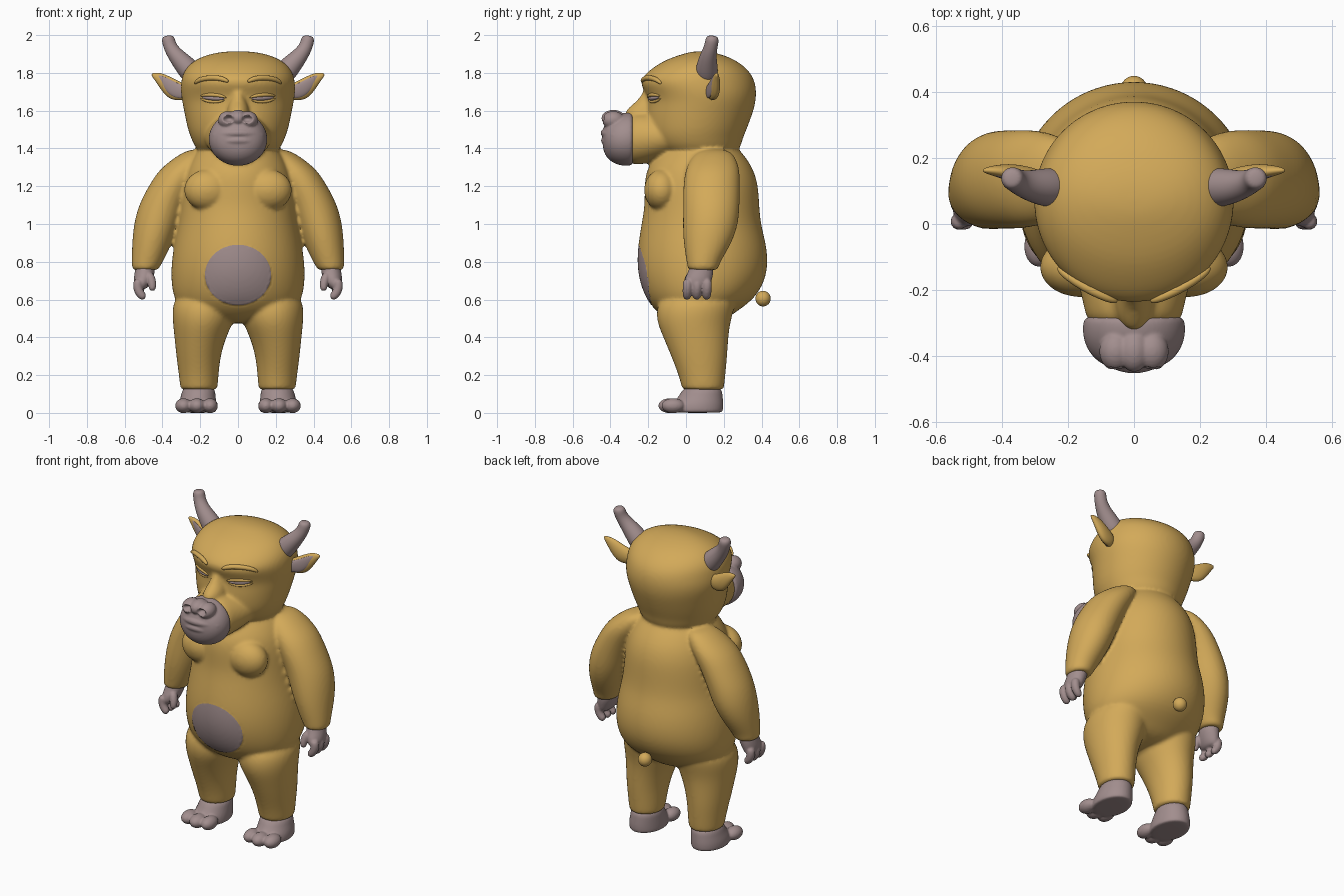
import bpy, bmesh, math
from mathutils import Vector, Matrix
from mathutils.bvhtree import BVHTree


def material(name, rgb):
    m = bpy.data.materials.new(name)
    m.diffuse_color = (*rgb, 1)
    return m


FUR = material("mustard_fur", (0.65, 0.40, 0.10))
SKIN = material("dusty_pink_skin", (0.36, 0.27, 0.27))


def skin(bm, rings):
    """Bridge rings of points and cap both ends."""
    vs = [[bm.verts.new(p) for p in r] for r in rings]
    n = len(vs[0])
    for a, b in zip(vs, vs[1:]):
        for i in range(n):
            bm.faces.new((a[i], a[(i + 1) % n], b[(i + 1) % n], b[i]))
    bm.faces.new(vs[0][::-1])
    bm.faces.new(vs[-1])


def loft(bm, axis, rows, n=20):
    """Elliptical sections (t, centre a, centre b, radius a, radius b) along an axis."""
    place = {'z': lambda t, a, b: (a, b, t), 'y': lambda t, a, b: (a, t, b),
             'x': lambda t, a, b: (t, a, b)}[axis]
    ang = [math.tau * i / n for i in range(n)]
    skin(bm, [[place(t, a + ra * math.cos(k), b + rb * math.sin(k)) for k in ang]
              for t, a, b, ra, rb in rows])


def tube(bm, pts, n=10):
    """Round tube through (x, y, z, radius) points."""
    co = [Vector(p[:3]) for p in pts]
    rings, q, old = [], None, None
    for i, p in enumerate(pts):
        t = (co[min(i + 1, len(co) - 1)] - co[max(i - 1, 0)]).normalized()
        q = t.to_track_quat('Z', 'Y') if q is None else old.rotation_difference(t) @ q
        old = t
        rings.append([co[i] + q @ Vector((p[3] * math.cos(math.tau * k / n),
                                          p[3] * math.sin(math.tau * k / n), 0)) for k in range(n)])
    skin(bm, rings)


def ball(bm, c, r):
    bmesh.ops.create_uvsphere(bm, u_segments=16, v_segments=10, radius=1,
                              matrix=Matrix.Translation(c) @ Matrix.Diagonal((*r, 1)))


def finish(name, bm, mat, voxel=0, smooth=0, mirror=False, level=2):
    """Round, fuse and mirror the collected pieces into one object."""
    bmesh.ops.recalc_face_normals(bm, faces=bm.faces)
    me = bpy.data.meshes.new(name)
    bm.to_mesh(me)
    bm.free()
    ob = bpy.data.objects.new(name, me)
    bpy.context.collection.objects.link(ob)
    ob.modifiers.new("round", 'SUBSURF').levels = level
    if voxel:
        m = ob.modifiers.new("fuse", 'REMESH')
        m.mode, m.voxel_size = 'VOXEL', voxel
    if smooth:
        m = ob.modifiers.new("soften", 'SMOOTH')
        m.factor, m.iterations = 0.5, smooth
    if mirror:
        m = ob.modifiers.new("mirror", 'MIRROR')
        m.use_mirror_merge = False
    bpy.context.view_layer.update()
    ev = ob.evaluated_get(bpy.context.evaluated_depsgraph_get())
    new = bpy.data.meshes.new_from_object(ev)
    ob.modifiers.clear()
    ob.data = new
    new.materials.clear()
    new.materials.append(mat)
    for p in new.polygons:
        p.use_smooth = True
        p.material_index = 0
    return ob


def span(rows):
    """Rows (z, half width, front y, back y) to centred sections."""
    return [(z, 0, (f + b) / 2, w, (b - f) / 2) for z, w, f, b in rows]


# Body: torso, head, muzzle base, nose bridge, arms and legs fused together
bm = bmesh.new()
loft(bm, 'z', span([(.47, .14, -.06, .18), (.53, .29, -.155, .26), (.60, .345, -.215, .365),
                    (.70, .36, -.253, .425), (.80, .357, -.265, .44), (.90, .342, -.257, .428),
                    (1.0, .32, -.24, .40), (1.1, .31, -.222, .392), (1.2, .30, -.225, .387),
                    (1.28, .28, -.215, .365), (1.34, .25, -.18, .33), (1.40, .21, -.13, .28),
                    (1.45, .15, -.08, .22)]))
loft(bm, 'z', span([(1.35, .17, -.08, .24), (1.40, .228, -.17, .292), (1.45, .25, -.20, .302),
                    (1.50, .27, -.215, .325), (1.60, .29, -.215, .362), (1.65, .30, -.205, .373),
                    (1.70, .308, -.222, .377), (1.75, .306, -.25, .37), (1.79, .298, -.225, .352),
                    (1.83, .276, -.175, .318), (1.87, .23, -.11, .262), (1.90, .155, -.02, .185),
                    (1.915, .06, .04, .11)]))
loft(bm, 'y', [(0, 0, 1.47, .20, .09), (-.15, 0, 1.46, .18, .13), (-.24, 0, 1.455, .155, .142),
               (-.285, 0, 1.45, .148, .138), (-.31, 0, 1.45, .12, .11)])
loft(bm, 'z', [(1.73, 0, -.17, .025, .05), (1.66, 0, -.17, .043, .075), (1.615, 0, -.20, .058, .11),
               (1.58, 0, -.22, .062, .113), (1.52, 0, -.20, .06, .1)])
for s in (1, -1):
    ball(bm, (s * .16, -.13, 1.18), (.13, .095, .11))
    loft(bm, 'z', [(z, s * x, y, rx, ry) for z, x, y, rx, ry in (
        (.755, .49, .09, .066, .076), (.765, .49, .09, .072, .082), (.80, .48, .092, .084, .09),
        (.90, .455, .115, .107, .13), (1.0, .43, .13, .123, .149), (1.1, .40, .135, .128, .151),
        (1.2, .35, .135, .125, .152), (1.28, .30, .14, .125, .147), (1.34, .25, .145, .105, .125),
        (1.40, .20, .15, .06, .08))])
    loft(bm, 'z', [(z, s * x, y, rx, ry) for z, x, y, rx, ry in (
        (.12, .207, .09, .092, .105), (.13, .207, .09, .10, .113), (.20, .208, .085, .106, .125),
        (.30, .21, .07, .118, .15), (.40, .20, .052, .138, .174), (.48, .185, .04, .162, .197),
        (.56, .18, .05, .172, .21), (.64, .17, .08, .15, .2))])
body = finish("body", bm, FUR, voxel=0.011, smooth=4)

# Belly patch: outline snapped to an oval, faces inside it coloured
me = body.data
me.materials.append(SKIN)


def oval(v):
    return math.hypot(v.x / .175, (v.z - .73) / .16) if v.y < -.1 else 9


for v in me.vertices:
    e = oval(v.co)
    if abs(e - 1) < .035:
        v.co.x /= e
        v.co.z = .73 + (v.co.z - .73) / e
for p in me.polygons:
    if oval(p.center) < 1:
        p.material_index = 1

# Snout with nose wings and lips
bm = bmesh.new()
loft(bm, 'y', [(-.27, 0, 1.45, .148, .136), (-.30, 0, 1.45, .158, .145), (-.35, 0, 1.447, .157, .14),
               (-.40, 0, 1.445, .132, .117), (-.43, 0, 1.45, .09, .085), (-.442, 0, 1.45, .04, .04)])
ball(bm, (0, -.385, 1.56), (.05, .065, .045))
for s in (1, -1):
    ball(bm, (s * .055, -.385, 1.55), (.052, .062, .048))
for z, r in ((1.482, .022), (1.442, .02)):
    tube(bm, [(x, -.432 + 3.2 * x * x, z - .8 * x * x, r * (1 - 30 * x * x))
              for x in [k * .0225 for k in range(-6, 7)]])
snout = finish("snout", bm, SKIN, voxel=0.006, smooth=3)
for v in snout.data.vertices:  # nostril hollows
    d = math.hypot((abs(v.co.x) - .05) / .03, (v.co.z - 1.555) / .02)
    if d < 1 and v.co.y < -.38:
        v.co.y += .035 * (1 - d * d)

# Brows, eyelids and narrow eyes laid on the face surface
tree = BVHTree.FromPolygons([v.co.copy() for v in me.vertices], [tuple(p.vertices) for p in me.polygons])


def on_face(pts, out):
    rows = []
    for x, z, r in pts:
        hit = tree.ray_cast(Vector((x, -1, z)), Vector((0, 1, 0)))[0]
        rows.append((x, (hit.y if hit else -.2) - out, z, r))
    return rows


def face_strip(name, mat, lines, out):
    b = bmesh.new()
    for pts in lines:
        tube(b, on_face(pts, out))
    finish(name, b, mat, mirror=True, level=1)


face_strip("eyebrow", FUR, [[(.05, 1.752, .006), (.065, 1.762, .013), (.10, 1.773, .015), (.15, 1.775, .015),
                            (.20, 1.766, .014), (.222, 1.752, .011), (.23, 1.742, .005)]], .004)
face_strip("eye", SKIN, [[(.07, 1.663, .003), (.09, 1.664, .010), (.13, 1.666, .014),
                          (.17, 1.668, .010), (.19, 1.672, .003)]], 0)
face_strip("eyelid", FUR, [[(.06, 1.668, .004), (.09, 1.680, .010), (.13, 1.684, .012),
                            (.17, 1.684, .010), (.20, 1.678, .004)],
                           [(.07, 1.655, .004), (.10, 1.648, .008), (.13, 1.646, .009),
                            (.17, 1.651, .008), (.20, 1.665, .004)]], 0)

# Horns
bm = bmesh.new()
tube(bm, [(.225, .11, 1.775, .055), (.25, .11, 1.805, .062), (.285, .112, 1.845, .056),
          (.325, .118, 1.888, .045), (.352, .128, 1.925, .038), (.364, .135, 1.955, .036),
          (.37, .139, 1.98, .036), (.371, .14, 1.998, .024)], 14)
finish("horn", bm, SKIN, mirror=True)

# Ears with pink inner leaf
leaf = [(.27, .13, 1.70, .03, .04), (.32, .145, 1.705, .03, .054), (.37, .155, 1.725, .028, .062),
        (.41, .16, 1.757, .02, .044), (.44, .162, 1.781, .012, .02), (.458, .162, 1.79, .005, .007)]
bm = bmesh.new()
loft(bm, 'x', leaf, 16)
finish("ear", bm, FUR, mirror=True)
bm = bmesh.new()
loft(bm, 'x', [(x - .012, y - .8 * ry, z - .004, ry * .4, rz * .72) for x, y, z, ry, rz in leaf], 16)
finish("inner_ear", bm, SKIN, mirror=True)

# Hands: wrist, palm, three fingers and a thumb
bm = bmesh.new()
loft(bm, 'z', [(.80, .49, .085, .05, .06), (.75, .492, .08, .055, .068), (.71, .502, .065, .052, .075),
               (.67, .51, .06, .04, .07), (.655, .51, .06, .02, .05)], 16)
for y in (.008, .06, .112):
    tube(bm, [(.525, y, .71, .026), (.534, y, .67, .027), (.522, y - .002, .635, .026),
              (.503, y - .003, .615, .023), (.49, y - .003, .61, .014)])
tube(bm, [(.475, .03, .74, .026), (.456, .012, .70, .025), (.452, .004, .665, .022), (.456, .002, .645, .014)])
finish("hand", bm, SKIN, voxel=0.006, smooth=2, mirror=True)

# Feet: ankle, sole and three toes
bm = bmesh.new()
loft(bm, 'z', [(0, .215, .06, .095, .13), (.008, .215, .06, .102, .138), (.05, .215, .062, .102, .138),
               (.09, .21, .08, .092, .115), (.15, .207, .09, .085, .10)])
for x, y, r in ((.148, -.072, .043), (.217, -.085, .046), (.288, -.068, .046)):
    ball(bm, (x, y, .038), (r, .064, .04))
finish("foot", bm, SKIN, voxel=0.007, smooth=2, mirror=True)

# Tail bobble
bm = bmesh.new()
ball(bm, (0, .408, .605), (.042, .042, .042))
finish("tail", bm, FUR, level=1)
